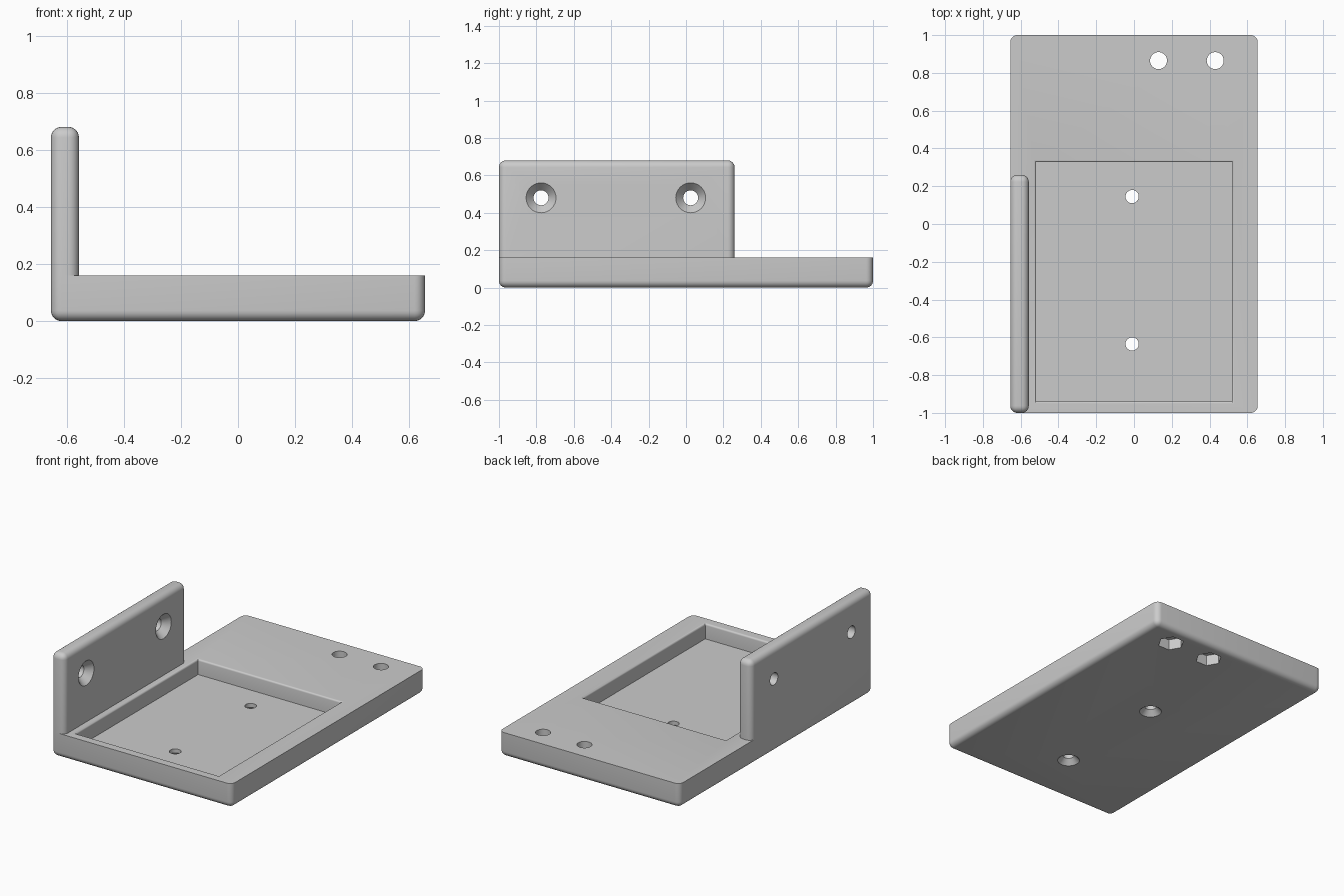
import bpy, bmesh
from math import pi, sin, cos, sqrt, radians
from mathutils import Matrix, Vector

if "Cube" in bpy.data.objects:
    bpy.data.objects.remove(bpy.data.objects["Cube"])

HALF_W, HALF_L, DECK, TOP = 0.655, 1.0, 0.16, 0.68
ROUND = 0.037

grey = bpy.data.materials.new("plain grey")
grey.use_nodes = True
color = (0.6, 0.6, 0.6, 1)
grey.diffuse_color = color
grey.node_tree.nodes["Principled BSDF"].inputs["Base Color"].default_value = color


def add_object(name, bm):
    bmesh.ops.recalc_face_normals(bm, faces=bm.faces)
    mesh = bpy.data.meshes.new(name)
    bm.to_mesh(mesh)
    bm.free()
    mesh.materials.append(grey)
    ob = bpy.data.objects.new(name, mesh)
    bpy.context.collection.objects.link(ob)
    return ob


def rounded_box(name, low, high, sharp_z):
    """Box with rounded edges, except those lying in the plane z = sharp_z."""
    low, high = Vector(low), Vector(high)
    bm = bmesh.new()
    bmesh.ops.create_cube(bm, size=1)
    for v in bm.verts:
        v.co = (low + high) / 2 + v.co * (high - low)
    edges = [e for e in bm.edges
             if any(abs(v.co.z - sharp_z) > 0.001 for v in e.verts)]
    bmesh.ops.bevel(bm, geom=edges, offset=ROUND, segments=6,
                    profile=0.5, affect='EDGES')
    return add_object(name, bm)


def loft_cutter(name, sides, levels, matrix, turn=0.0):
    """Closed stack of polygon rings, each level given as (z, radius x, radius y)."""
    bm = bmesh.new()
    rings = []
    for z, rx, ry in levels:
        angles = [turn + 2 * pi * i / sides for i in range(sides)]
        rings.append([bm.verts.new((rx * cos(a), ry * sin(a), z)) for a in angles])
    for a, b in zip(rings, rings[1:]):
        for i in range(sides):
            j = (i + 1) % sides
            bm.faces.new((a[i], a[j], b[j], b[i]))
    bm.faces.new(rings[0])
    bm.faces.new(rings[-1])
    bm.transform(matrix)
    ob = add_object(name, bm)
    ob.hide_render = True
    return ob


def carve(target, cutters):
    """Apply every cutter to the target, then remove the cutters."""
    for cutter in cutters:
        mod = target.modifiers.new("cut", 'BOOLEAN')
        mod.operation, mod.solver, mod.object = 'DIFFERENCE', 'EXACT', cutter
        bpy.context.view_layer.objects.active = target
        bpy.ops.object.modifier_apply(modifier=mod.name)
        bpy.data.objects.remove(cutter)


def round_levels(*pairs):
    return [(z, r, r) for z, r in pairs]


# Base plate and upright side wall
base = rounded_box("base_plate", (-HALF_W, -HALF_L, 0), (HALF_W, HALF_L, DECK), DECK)
wall = rounded_box("side_wall", (-HALF_W, -HALF_L, DECK), (-0.557, 0.26, TOP), DECK)

# Shallow rectangular pocket with a softened rim
half_x, half_y, floor, soft = 0.518, 0.633, 0.06, 0.012
profile = [(floor, 0)]
for i in range(5):
    t = i * pi / 8
    profile.append((DECK - soft + soft * sin(t), soft * (1 - cos(t))))
profile.append((DECK + 0.1, soft))
pocket = loft_cutter("pocket_cutter", 4,
                     [(z, (half_x + o) * sqrt(2), (half_y + o) * sqrt(2))
                      for z, o in profile],
                     Matrix.Translation((0, -0.306, 0)), pi / 4)
base_cutters = [pocket]

# Pocket screw holes, countersunk from below
for y in (-0.635, 0.145):
    base_cutters.append(loft_cutter(
        "screw_cutter", 32,
        round_levels((-0.01, 0.067), (0, 0.067), (0.034, 0.035), (0.1, 0.035)),
        Matrix.Translation((-0.01, y, 0))))

# Bolt holes near the back edge with hexagonal nut recesses below
for x in (0.13, 0.43):
    place = Matrix.Translation((x, 0.865, 0))
    base_cutters.append(loft_cutter(
        "bolt_cutter", 32, round_levels((-0.05, 0.045), (0.3, 0.045)), place))
    base_cutters.append(loft_cutter(
        "nut_cutter", 6, round_levels((-0.05, 0.08), (0.07, 0.08)), place))
carve(base, base_cutters)

# Wall screw holes, countersunk on the inner face
wall_cutters = []
for y in (-0.775, 0.025):
    place = Matrix.Translation((-0.557, y, 0.48)) @ Matrix.Rotation(pi / 2, 4, 'Y')
    wall_cutters.append(loft_cutter(
        "wall_screw_cutter", 32,
        round_levels((-0.2, 0.04), (-0.045, 0.04), (0, 0.08), (0.02, 0.08)), place))
carve(wall, wall_cutters)

# Smooth the fillets and bores, keep real edges sharp
for ob in (base, wall):
    bpy.ops.object.select_all(action='DESELECT')
    ob.select_set(True)
    bpy.context.view_layer.objects.active = ob
    bpy.ops.object.shade_smooth_by_angle(angle=radians(30))
